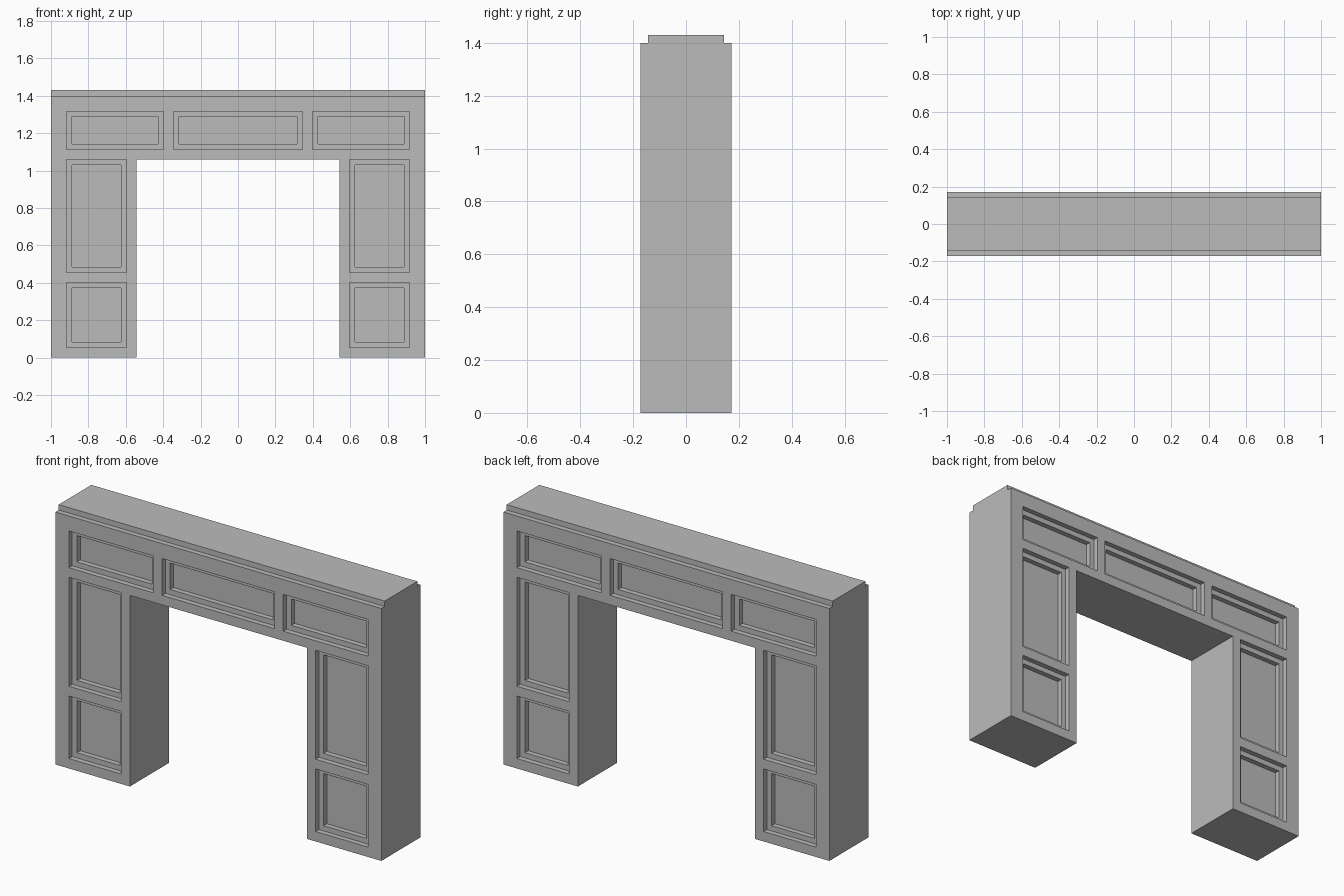
import bpy
import bmesh

cube = bpy.data.objects.get("Cube")
if cube:
    bpy.data.objects.remove(cube, do_unlink=True)

HALF_W, HALF_D, BODY_H, TOP_H = 1.0, 0.172, 1.4, 1.43
OPEN_X, OPEN_Z = 0.543, 1.06
STEP = 0.029  # depth and ledge width of each panel step

stone = bpy.data.materials.new("grey_stone")
stone.use_nodes = True
GREY = (0.5, 0.5, 0.5, 1)
stone.diffuse_color = GREY
stone.node_tree.nodes["Principled BSDF"].inputs["Base Color"].default_value = GREY


def add_object(name, bm):
    bmesh.ops.recalc_face_normals(bm, faces=bm.faces)
    mesh = bpy.data.meshes.new(name)
    bm.to_mesh(mesh)
    bm.free()
    mesh.materials.append(stone)
    obj = bpy.data.objects.new(name, mesh)
    bpy.context.collection.objects.link(obj)
    return obj


def add_box(bm, x0, x1, y0, y1, z0, z1):
    verts = bmesh.ops.create_cube(bm, size=1)["verts"]
    for v in verts:
        v.co.x = x1 if v.co.x > 0 else x0
        v.co.y = y1 if v.co.y > 0 else y0
        v.co.z = z1 if v.co.z > 0 else z0


# Surround: arch-shaped profile extruded through its depth
half = [(HALF_W, BODY_H), (HALF_W, 0), (OPEN_X, 0), (OPEN_X, OPEN_Z)]
outline = half + [(-x, z) for x, z in reversed(half)]
bm = bmesh.new()
face = bm.faces.new([bm.verts.new((x, -HALF_D, z)) for x, z in outline])
extruded = bmesh.ops.extrude_face_region(bm, geom=[face])["geom"]
bmesh.ops.translate(bm, vec=(0, 2 * HALF_D, 0),
                    verts=[g for g in extruded if isinstance(g, bmesh.types.BMVert)])
surround = add_object("surround", bm)

# Panels: x0, x1, z0, z1; side panels are mirrored
side_panels = [
    (0.398, 0.917, 1.113, 1.317),
    (0.596, 0.917, 0.456, 1.06),
    (0.596, 0.917, 0.055, 0.402),
]
panels = side_panels + [(-x1, -x0, z0, z1) for x0, x1, z0, z1 in side_panels]
panels.append((-0.345, 0.345, 1.113, 1.317))

# Cut two nested recesses into both the front and the back
for level in range(2):
    inset, depth = STEP * level, STEP * (level + 1)
    bm = bmesh.new()
    for x0, x1, z0, z1 in panels:
        for side in (-1, 1):
            ys = sorted((side * (HALF_D - depth), side * (HALF_D + 0.1)))
            add_box(bm, x0 + inset, x1 - inset, *ys, z0 + inset, z1 - inset)
    cutter = add_object("panel_cutter", bm)
    cutter.hide_render = True
    cut = surround.modifiers.new("panel_cut", "BOOLEAN")
    cut.operation = "DIFFERENCE"
    cut.solver = "EXACT"
    cut.object = cutter
    bpy.context.view_layer.update()
    depsgraph = bpy.context.evaluated_depsgraph_get()
    result = bpy.data.meshes.new_from_object(surround.evaluated_get(depsgraph))
    surround.modifiers.clear()
    surround.data = result
    bpy.data.objects.remove(cutter, do_unlink=True)

# Top slab, narrower from front to back
bm = bmesh.new()
add_box(bm, -HALF_W, HALF_W, -HALF_D + STEP, HALF_D - STEP, BODY_H, TOP_H)
add_object("top_slab", bm)
